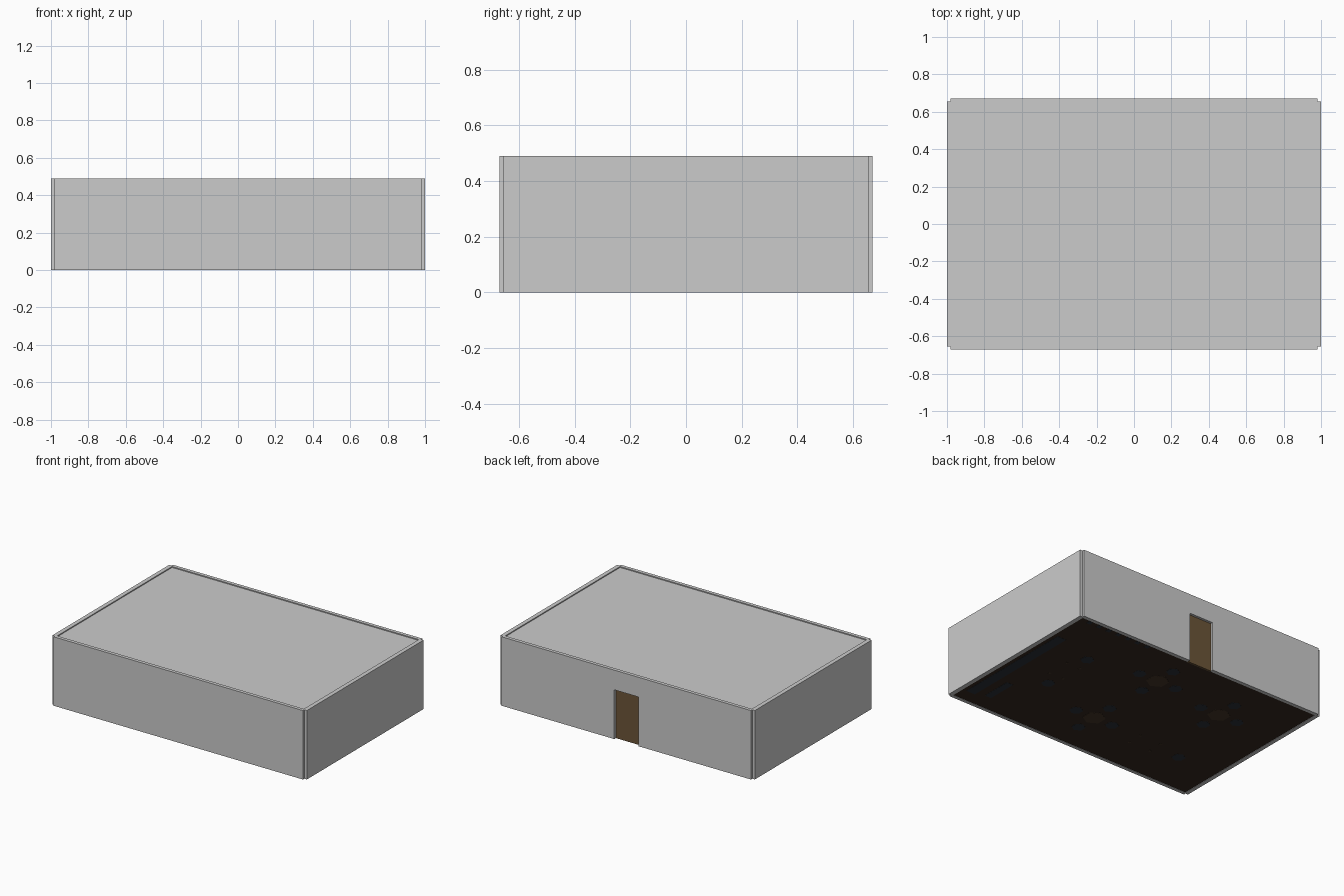
import bpy, bmesh, math
from mathutils import Matrix, Vector

if "Cube" in bpy.data.objects:
    bpy.data.objects.remove(bpy.data.objects["Cube"])


def material(name, rgb):
    m = bpy.data.materials.new(name)
    m.diffuse_color = (*rgb, 1)
    m.use_nodes = True
    m.node_tree.nodes["Principled BSDF"].inputs["Base Color"].default_value = m.diffuse_color
    return m


FLOOR = material("dark_floor", (0.035, 0.022, 0.015))
WOOD = material("wood", (0.15, 0.09, 0.04))
TABLE = material("table_wood", (0.06, 0.035, 0.02))
SLATE = material("slate", (0.025, 0.03, 0.04))


def finish(name, bm, mat):
    bmesh.ops.recalc_face_normals(bm, faces=bm.faces)
    me = bpy.data.meshes.new(name)
    bm.to_mesh(me)
    bm.free()
    ob = bpy.data.objects.new(name, me)
    bpy.context.collection.objects.link(ob)
    if mat:
        me.materials.append(mat)
    return ob


def box(name, x, y, z, mat=None):
    """Box from (min, max) ranges on each axis."""
    bm = bmesh.new()
    size = [r[1] - r[0] for r in (x, y, z)]
    mid = Vector([(r[0] + r[1]) / 2 for r in (x, y, z)])
    bmesh.ops.create_cube(bm, size=1, matrix=Matrix.Translation(mid) @ Matrix.Diagonal((*size, 1)))
    return finish(name, bm, mat)


def pedestal(name, x, y, levels, mat, sides=6):
    """Stacked prisms: levels are (radius, bottom, top)."""
    bm = bmesh.new()
    for r, z0, z1 in levels:
        bmesh.ops.create_cone(bm, cap_ends=True, segments=sides, radius1=r, radius2=r,
                              depth=z1 - z0, matrix=Matrix.Translation((x, y, (z0 + z1) / 2)))
    return finish(name, bm, mat)


H = 0.49

# Shell: walls leave a small notch at each corner
box("front_wall", (-0.98, 0.98), (-0.67, -0.645), (0, H))
for s, side in ((-1, "left"), (1, "right")):
    box(side + "_wall", sorted((s * 0.97, s)), (-0.655, 0.655), (0, H))

# Back wall with door opening, drawn as one outline and extruded
outline = [(-0.98, 0), (-0.095, 0), (-0.095, 0.35), (0.095, 0.35), (0.095, 0),
           (0.98, 0), (0.98, H), (-0.98, H)]
bm = bmesh.new()
face = bm.faces.new([bm.verts.new((x, 0.645, z)) for x, z in outline])
ext = bmesh.ops.extrude_face_region(bm, geom=[face])
bmesh.ops.translate(bm, vec=(0, 0.025, 0),
                    verts=[v for v in ext["geom"] if isinstance(v, bmesh.types.BMVert)])
finish("back_wall", bm, None)
box("door", (-0.095, 0.095), (0.64, 0.652), (0, 0.35), WOOD)

box("floor", (-0.975, 0.975), (-0.65, 0.65), (0.002, 0.01), FLOOR)
box("ceiling", (-0.975, 0.975), (-0.65, 0.65), (0.47, 0.483))

# Round tables with stools on four sides
STOOL = [(0.045, 0.001, 0.012), (0.012, 0.012, 0.095), (0.045, 0.095, 0.11)]
TABLETOP = [(0.075, 0.001, 0.014), (0.02, 0.014, 0.15), (0.11, 0.15, 0.165)]
for tx, ty in ((0.08, 0.33), (-0.5, 0.25), (0.09, -0.29)):
    pedestal("table", tx, ty, TABLETOP, TABLE)
    for k in range(4):
        a = k * math.pi / 2
        pedestal("stool", tx + 0.15 * math.cos(a), ty + 0.155 * math.sin(a), STOOL, SLATE)

# Four-legged tables
for tx, ty, sx, sy in ((0.62, 0.05, 0.07, 0.1), (-0.37, -0.33, 0.1, 0.07)):
    box("table_top", (tx - sx, tx + sx), (ty - sy, ty + sy), (0.15, 0.165), TABLE)
    for i in (-1, 1):
        for j in (-1, 1):
            lx, ly = tx + i * (sx - 0.015), ty + j * (sy - 0.015)
            box("table_leg", (lx - 0.008, lx + 0.008), (ly - 0.008, ly + 0.008), (0.001, 0.15), TABLE)
for x, y in ((0.6, 0.25), (0.6, -0.14), (-0.65, -0.33)):
    pedestal("stool", x, y, STOOL, SLATE)

# Counter and shelving along the right wall
box("back_shelf", (0.87, 0.94), (-0.55, 0.36), (0.001, 0.3), SLATE)
box("counter", (0.76, 0.81), (-0.52, -0.3), (0.001, 0.17), SLATE)
box("counter_top", (0.745, 0.825), (-0.53, -0.29), (0.17, 0.185), TABLE)

# Row of small posts along the back wall
for k in range(7):
    x = 0.4 + 0.08 * k
    box("wall_post", (x, x + 0.03), (0.61, 0.64), (0.001, 0.2), SLATE)
